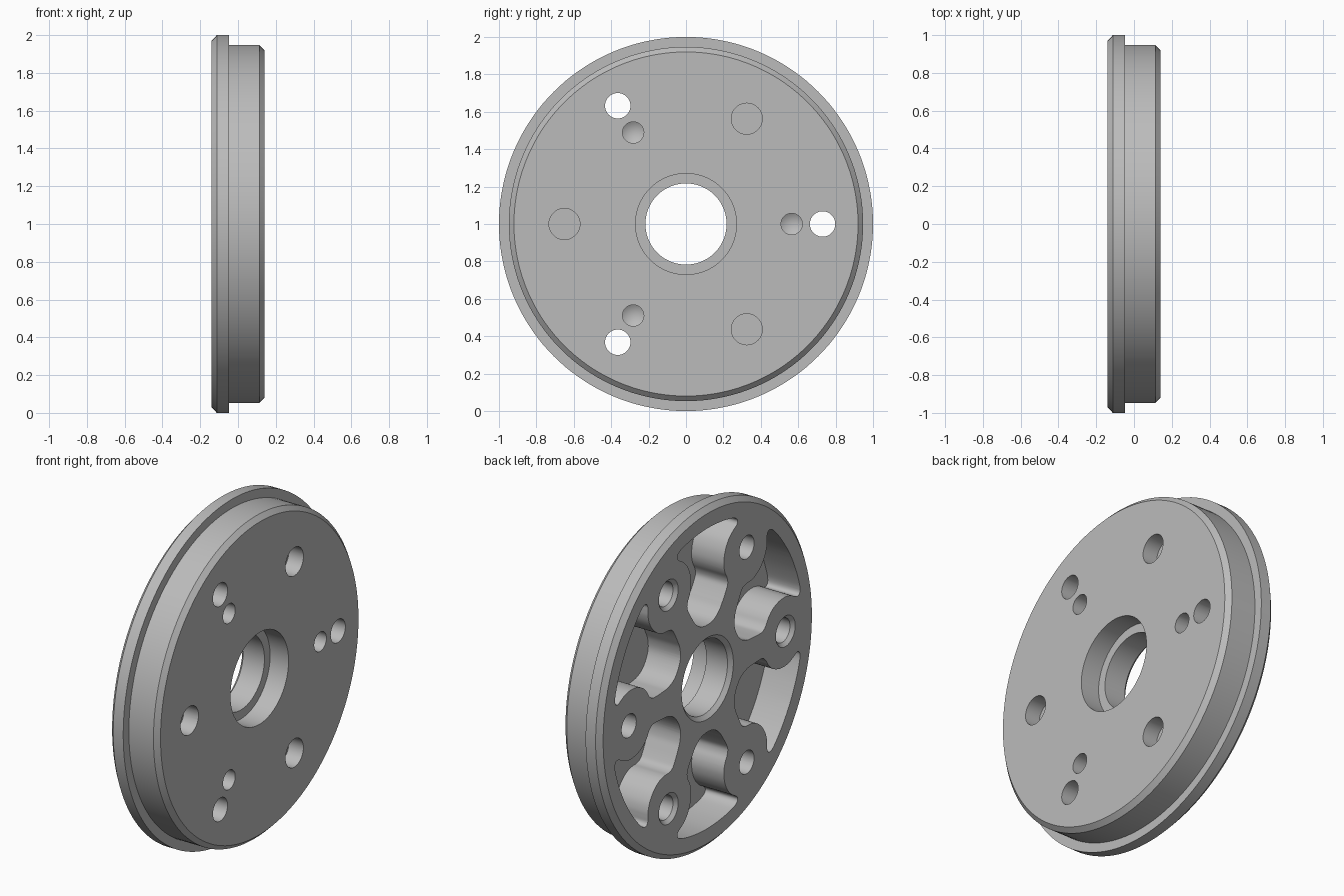
import bpy, bmesh, math
from mathutils import Vector

if "Cube" in bpy.data.objects:
    bpy.data.objects.remove(bpy.data.objects["Cube"])

CZ = 1.0  # height of the wheel axis (axis runs along x)


def lathe(bm, profile, segs, r0=0.0, ang=0.0, closed=False):
    """Spin (x, radius) points round an x-parallel axis at polar (r0, ang)."""
    cy, cz = r0 * math.cos(ang), CZ + r0 * math.sin(ang)
    rings = []
    for x, r in profile:
        if r < 1e-6:
            rings.append([bm.verts.new((x, cy, cz))] * segs)
        else:
            rings.append([bm.verts.new((x, cy + r * math.cos(2 * math.pi * i / segs),
                                        cz + r * math.sin(2 * math.pi * i / segs)))
                          for i in range(segs)])
    pairs = list(zip(rings, rings[1:]))
    if closed:
        pairs.append((rings[-1], rings[0]))
    for a, b in pairs:
        for i in range(segs):
            j = (i + 1) % segs
            loop = list(dict.fromkeys((a[i], a[j], b[j], b[i])))
            if len(loop) > 2:
                bm.faces.new(loop)


def smooth_loop(pts, steps=4):
    """Closed Catmull-Rom curve through 2D points."""
    n, out = len(pts), []
    for i in range(n):
        p0, p1, p2, p3 = (Vector(pts[(i + k) % n]) for k in (-1, 0, 1, 2))
        for s in range(steps):
            t = s / steps
            out.append(0.5 * (2 * p1 + (p2 - p0) * t + (2 * p0 - 5 * p1 + 4 * p2 - p3) * t * t
                              + (3 * p1 - p0 - 3 * p2 + p3) * t ** 3))
    return out


def prism(bm, outline, ang, x0, x1):
    """Extrude a (radial, tangential) outline along x."""
    c, s = math.cos(ang), math.sin(ang)
    a, b = ([bm.verts.new((x, u * c - v * s, CZ + u * s + v * c)) for u, v in outline]
            for x in (x0, x1))
    bm.faces.new(a)
    bm.faces.new(b)
    for i in range(len(a)):
        j = (i + 1) % len(a)
        bm.faces.new((a[i], a[j], b[j], b[i]))


def finish(bm, name):
    bmesh.ops.recalc_face_normals(bm, faces=bm.faces)
    me = bpy.data.meshes.new(name)
    bm.to_mesh(me)
    bm.free()
    ob = bpy.data.objects.new(name, me)
    bpy.context.collection.objects.link(ob)
    return ob


# Flanged disc with stepped, chamfered centre bore
bm = bmesh.new()
lathe(bm, [(-0.14, 0.24), (-0.14, 0.97), (-0.112, 1.0), (-0.047, 1.0), (-0.047, 0.947),
           (0.113, 0.947), (0.14, 0.92), (0.14, 0.27), (0.02, 0.27), (0.02, 0.217),
           (-0.118, 0.217)], 144, closed=True)
disc = finish(bm, "flanged_disc")

# Cutters: pockets, through holes, dimples, blind holes
half = [(0.325, 0.06), (0.36, 0.11), (0.40, 0.14), (0.45, 0.172), (0.485, 0.188), (0.52, 0.183),
        (0.555, 0.165), (0.59, 0.154), (0.63, 0.152), (0.68, 0.162), (0.73, 0.187),
        (0.765, 0.22), (0.785, 0.25), (0.80, 0.273), (0.82, 0.28), (0.84, 0.265),
        (0.857, 0.22), (0.875, 0.12)]
outline = smooth_loop([(0.315, 0)] + half + [(0.883, 0)] + [(u, -v) for u, v in reversed(half)])
bm = bmesh.new()
for k in range(3):
    a = k * 2 * math.pi / 3
    b = a + math.pi / 3
    for off in (math.pi / 6, math.pi / 2):
        prism(bm, outline, a + off, -0.2, 0.07)
    # through hole and conical-bottomed pin hole
    lathe(bm, [(-0.2, 0), (-0.2, 0.068), (0.2, 0.068), (0.2, 0)], 40, 0.73, a)
    lathe(bm, [(0.2, 0), (0.2, 0.057), (0.05, 0.057), (0.015, 0)], 32, 0.565, a)
    # front blind hole, and chamfered blind hole from the back
    lathe(bm, [(0.2, 0), (0.2, 0.083), (0.045, 0.083), (0.045, 0)], 40, 0.65, b)
    lathe(bm, [(-0.16, 0), (-0.16, 0.11), (-0.12, 0.07), (-0.01, 0.07), (-0.01, 0)],
          40, 0.725, b)
cutter = finish(bm, "pocket_cutter")

mod = disc.modifiers.new("cut", 'BOOLEAN')
mod.operation = 'DIFFERENCE'
mod.solver = 'EXACT'
mod.object = cutter
bpy.context.view_layer.update()
cut_mesh = bpy.data.meshes.new_from_object(
    disc.evaluated_get(bpy.context.evaluated_depsgraph_get()))
disc.modifiers.clear()
disc.data = cut_mesh
bpy.data.objects.remove(cutter)

# Single grey material, smooth cylinders with crisp edges
mat = bpy.data.materials.new("plain_grey")
mat.diffuse_color = (0.5, 0.5, 0.5, 1)
mat.use_nodes = True
mat.node_tree.nodes["Principled BSDF"].inputs["Base Color"].default_value = mat.diffuse_color
disc.data.materials.clear()
disc.data.materials.append(mat)
bpy.context.view_layer.objects.active = disc
disc.select_set(True)
bpy.ops.object.shade_smooth_by_angle(angle=math.radians(30))
